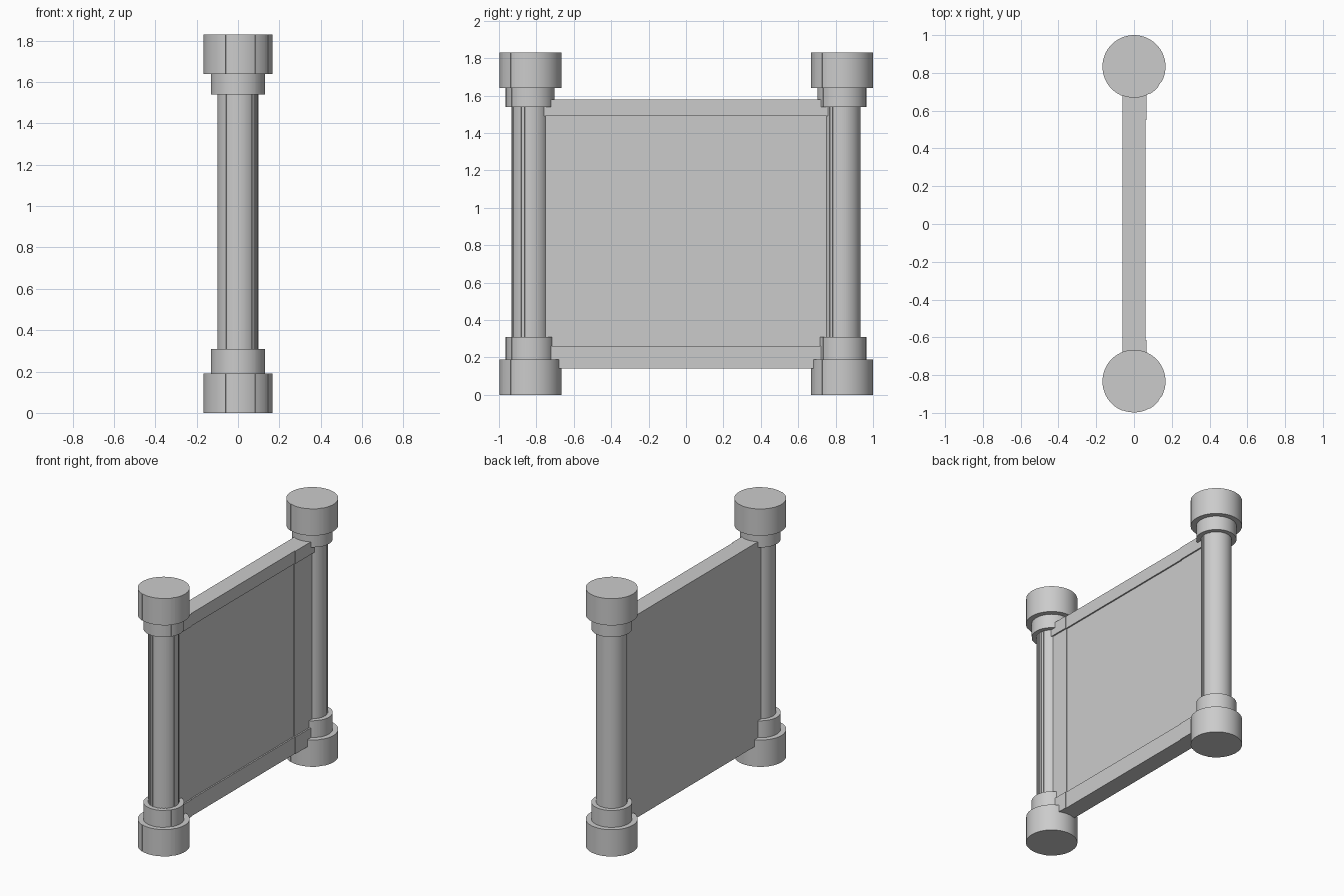
import bpy, bmesh, math

if "Cube" in bpy.data.objects:
    bpy.data.objects.remove(bpy.data.objects["Cube"])

POST_Y = 0.833


def box(name, x0, x1, y0, y1, z0, z1):
    bm = bmesh.new()
    bmesh.ops.create_cube(bm, size=1)
    for v in bm.verts:
        v.co.x = x0 if v.co.x < 0 else x1
        v.co.y = y0 if v.co.y < 0 else y1
        v.co.z = z0 if v.co.z < 0 else z1
    return finish(name, bm)


def finish(name, bm):
    bmesh.ops.recalc_face_normals(bm, faces=bm.faces)
    mesh = bpy.data.meshes.new(name)
    bm.to_mesh(mesh)
    bm.free()
    obj = bpy.data.objects.new(name, mesh)
    bpy.context.collection.objects.link(obj)
    return obj


def drum(name, y, radius, z0, z1, grooves):
    """Upright drum; grooves are (start, end) angles with a slight inset."""
    depth = 0.0025
    pts = [(math.radians(a), radius) for a in range(-180, 180, 6)
           if not any(s <= a <= e for s, e in grooves)]
    for s, e in grooves:
        n = max(1, round((e - s) / 6))
        pts += [(math.radians(s - 0.05), radius), (math.radians(e + 0.05), radius)]
        pts += [(math.radians(s + (e - s) * i / n), radius - depth)
                for i in range(n + 1)]
    bm = bmesh.new()
    ring = [bm.verts.new((r * math.cos(a), y + r * math.sin(a), z0))
            for a, r in sorted(pts)]
    base = bm.faces.new(ring)
    top = bmesh.ops.extrude_face_region(bm, geom=[base], use_keep_orig=True)
    for v in top["geom"]:
        if isinstance(v, bmesh.types.BMVert):
            v.co.z = z1
    obj = finish(name, bm)
    bpy.ops.object.select_all(action="DESELECT")
    obj.select_set(True)
    bpy.context.view_layer.objects.active = obj
    bpy.ops.object.shade_smooth_by_angle(angle=math.radians(30))


# Two posts: bases, collars and a shaft with shallow flutes on the front right
flutes = [(a, a + 6) for a in range(-125, 30, 12)]
for side, y in (("front", -POST_Y), ("rear", POST_Y)):
    drum(f"{side}_base", y, 0.167, 0, 0.19, [(-111, -60), (-39, -29)])
    drum(f"{side}_lower_collar", y, 0.131, 0.19, 0.31, [(-50, -33)])
    drum(f"{side}_shaft", y, 0.1, 0.31, 1.54, flutes)
    drum(f"{side}_upper_collar", y, 0.131, 1.54, 1.64, [(-50, -33)])
    drum(f"{side}_cap", y, 0.167, 1.64, 1.83, [(-111, -60), (-39, -29)])

# Panel as a grid of blocks: borders stand slightly proud on the +x face
rows = [("bottom", 0.14, 0.26, 0.01), ("middle", 0.26, 1.49, 0.0),
        ("top", 1.49, 1.58, 0.01)]
cols = [("front", -0.8, -0.615, 0.005), ("centre", -0.615, 0.55, 0.0),
        ("rear", 0.55, 0.8, 0.005)]
bm = bmesh.new()
bm.free()
for rn, z0, z1, rz in rows:
    for cn, y0, y1, ry in cols:
        box(f"panel_{rn}_{cn}", -0.062, 0.052 + rz + ry, y0, y1, z0, z1)
